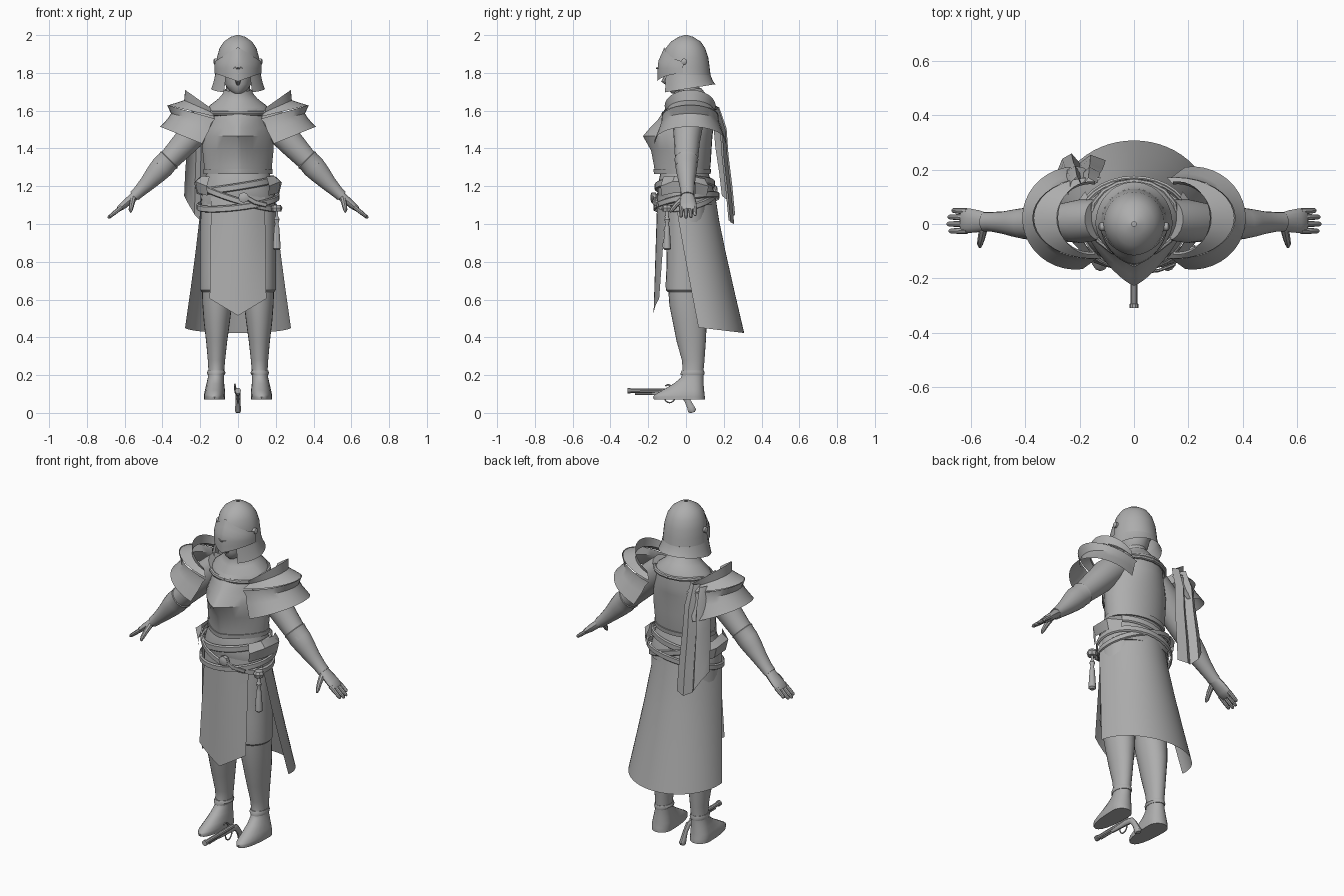
import bpy, bmesh, math
from mathutils import Vector

steel = bpy.data.materials.new("plain grey")
steel.diffuse_color = (0.42, 0.42, 0.42, 1)
pi, sin, cos = math.pi, math.sin, math.cos


def grid(name, rows, closed=True, caps=True, mirror=False, angle=35):
    """Skin rows of points; closed rows wrap round and may be capped."""
    bm = bmesh.new()
    vs = [[bm.verts.new(p) for p in r] for r in rows]
    n = len(rows[0])
    for a, b in zip(vs, vs[1:]):
        for i in range(n if closed else n - 1):
            j = (i + 1) % n
            bm.faces.new((a[i], a[j], b[j], b[i]))
    if closed and caps:
        bm.faces.new(vs[0])
        bm.faces.new(vs[-1])
    bmesh.ops.recalc_face_normals(bm, faces=bm.faces)
    me = bpy.data.meshes.new(name)
    bm.to_mesh(me)
    bm.free()
    me.materials.append(steel)
    me.shade_smooth()
    me.set_sharp_from_angle(angle=math.radians(angle))
    ob = bpy.data.objects.new(name, me)
    bpy.context.collection.objects.link(ob)
    if mirror:
        ob.modifiers.new("mirror", 'MIRROR').use_axis = (True, False, False)
    return ob


def spow(v, e):
    return math.copysign(abs(v) ** e, v)


def ring(z, yc, rx, f, b, p=2.0, xc=0, slope=0, a0=0, a1=2 * pi, n=32, full=True):
    """Horizontal ring, angle 0 at the front; p < 2 gives a keeled front."""
    pts = []
    for i in range(n if full else n + 1):
        t = a0 + (a1 - a0) * i / n
        s, c = sin(t), cos(t)
        e = 2 / p if c > 0 else 1
        y = yc - (f if c > 0 else b) * spow(c, e)
        pts.append((xc + rx * spow(s, e), y, z + slope * y))
    return pts


def loft(name, rings, caps=True, mirror=False, **kw):
    return grid(name, [ring(*r, **kw) for r in rings], True, caps, mirror)


def tube(name, path, mirror=False, n=14, ref=(0, 1, 0)):
    """Tube along (x, y, z, r_across, r_depth) points."""
    P = [Vector(p[:3]) for p in path]
    rows = []
    for i, p in enumerate(path):
        t = (P[min(i + 1, len(P) - 1)] - P[max(i - 1, 0)]).normalized()
        side = (Vector(ref) - t * t.dot(Vector(ref))).normalized()
        up = t.cross(side)
        r1, r2 = p[3], p[-1]
        rows.append([P[i] + side * r2 * cos(2 * pi * k / n) + up * r1 * sin(2 * pi * k / n) for k in range(n)])
    return grid(name, rows, mirror=mirror)


# Helmet: dome, then neck guard open at the face, then visor
dome = [(2.0, 0.0, .008, .008, .008, 2), (1.99, 0, .04, .04, .04, 2), (1.965, 0, .075, .08, .078, 1.9),
        (1.93, 0, .098, .108, .102, 1.8), (1.88, 0, .112, .125, .118, 1.7), (1.83, 0, .117, .132, .125, 1.7),
        (1.79, 0, .121, .136, .13, 1.7)]
loft("helmet_dome", dome, caps=False)
arc = dict(a0=.62, a1=2 * pi - .62, full=False)
grid("neck_guard", [ring(1.79, 0, .121, .136, .13, 1.7, **arc),
                    ring(1.75, 0, .13, .138, .14, 1.7, slope=.08, **arc),
                    ring(1.715, 0, .142, .142, .155, 1.7, slope=.16, **arc)], closed=False)
visor = []
for v in range(6):
    row = []
    for i in range(25):
        t = -1.45 + 2.9 * i / 24
        x = .125 * spow(sin(t), 1.15)
        top, low = 1.937 - .62 * abs(x), 1.755 + .35 * abs(x)
        k = v / 5
        depth = .112 + .036 * min(1, k * 2.2)
        row.append((x, -depth * cos(t) ** 1.15 - .002, top + (low - top) * k))
    visor.append(row)
grid("visor", visor, closed=False)
tube("visor_pivot", [(.10, -.01, 1.86, .016), (.125, -.01, 1.86, .016), (.13, -.01, 1.86, .008)], True)
tube("eye_slit_ridge", [(0, -.157, 1.825, .004), (.06, -.118, 1.83, .004), (.11, -.045, 1.835, .004)], True, 6, (0, 0, 1))

# Head and collar
loft("head", [(1.69, -.045, .02, .03, .04), (1.705, -.03, .045, .06, .06), (1.74, -.01, .07, .09, .08),
              (1.82, 0, .085, .1, .1), (1.92, 0, .07, .08, .08)])
tube("nose", [(0, -.1, 1.79, .01), (0, -.118, 1.755, .014), (0, -.098, 1.742, .01)], n=8, ref=(1, 0, 0))
loft("neck", [(1.62, .015, .07, .07, .075), (1.69, .005, .065, .06, .07), (1.74, .005, .062, .06, .065)])
loft("collar", [(1.595, .01, .165, .135, .15, 1.6), (1.625, .012, .15, .12, .14, 1.7), (1.66, .012, .105, .09, .105, 1.8),
                (1.69, .01, .08, .075, .085, 1.8), (1.71, .005, .072, .07, .075, 2), (1.68, .005, .06, .06, .06, 2)],
     caps=False, slope=.12)
tube("collar_edge", [(x, .02 + s * .137 * math.sqrt(max(0, 1 - (x / .16) ** 2)), 1.595 + (.02 if s > 0 else -.01), .012)
                     for s, xs in ((1, (0, .06, .11, .145)), (-1, (.158, .13, .08, .03, 0))) for x in xs], True, 8, (0, 0, 1))

# Keeled breastplate and back plate
loft("breastplate", [(1.275, 0, .178, .165, .125, 1.5), (1.31, 0, .18, .17, .13, 1.45), (1.39, 0, .188, .185, .135, 1.35),
                     (1.465, 0, .188, .228, .14, 1.3), (1.51, .005, .175, .195, .14, 1.35),
                     (1.55, .01, .16, .16, .14, 1.5), (1.61, .015, .15, .125, .13, 1.8), (1.645, .015, .11, .09, .1, 2)])
loft("breastplate_rim", [(1.265, 0, .182, .17, .13, 1.5), (1.29, 0, .183, .172, .133, 1.5)])

# Waist sash with side flaps, hips and belts
loft("waist_sash", [(1.29, 0, .165, .13, .115), (1.25, 0, .172, .14, .125), (1.2, 0, .185, .15, .14),
                    (1.15, 0, .198, .15, .155), (1.1, 0, .2, .13, .16)])
grid("sash_flap", [[(.15, -.12, 1.25), (.19, -.06, 1.255), (.2, .04, 1.25), (.17, .1, 1.24)],
                   [(.165, -.135, 1.2), (.225, -.07, 1.225), (.232, .05, 1.22), (.18, .12, 1.2)],
                   [(.16, -.13, 1.15), (.215, -.06, 1.165), (.218, .05, 1.16), (.18, .11, 1.15)]], closed=False, mirror=True)


def band(name, z, h, rx, f, b, sx, sy):
    def tilt(zz, d):
        return [(x, y, q + sx * x) for x, y, q in ring(zz, 0, rx + d, f + d, b + d, slope=sy)]
    grid(name, [tilt(z, 0), tilt(z + h * .15, .008), tilt(z + h * .85, .008), tilt(z + h, 0)], caps=False)


band("upper_sash_band", 1.185, .04, .19, .158, .145, .16, .05)
band("cross_belt", 1.13, .035, .203, .162, .16, -.3, .15)
band("lower_belt", 1.1, .035, .212, .165, .17, .12, .18)
tube("buckle", [(.03, -.16, 1.14, .028), (.03, -.182, 1.14, .028), (.03, -.187, 1.14, .015)], n=8, ref=(1, 0, 0))
tube("belt_tail", [(.03, -.178, 1.15, .012, .006), (.09, -.172, 1.115, .013, .006), (.15, -.15, 1.1, .012, .006)], n=8)

# Tassel and side pouch
tube("tassel", [(.205, -.1, 1.1, .008), (.205, -.1, 1.04, .008), (.205, -.1, 1.025, .015), (.205, -.1, 1.0, .009),
                (.205, -.1, .98, .014), (.205, -.1, .87, .021), (.205, -.1, .862, .012)], n=12)
tube("belt_pouch", [(.205, -.1, 1.1, .022), (.205, -.1, 1.085, .03), (.205, -.1, 1.065, .024)], n=8)

# Long back skirt, open at the front
half = dict(a0=pi / 2, a1=3 * pi / 2, n=28, full=False)
grid("back_skirt", [ring(z, yc, rx, .1, b, slope=s, **half) for z, yc, rx, b, s in
                    ((1.15, -.06, .19, .215, 0), (1.02, -.04, .205, .215, 0), (.85, -.01, .225, .22, 0),
                     (.65, .028, .252, .23, -.05), (.46, .066, .28, .242, -.12))], closed=False)
# Pointed front panel
panel = []
for k in range(6):
    row = []
    for i in range(9):
        x = -1 + i / 4
        low = .515 + .09 * abs(x)
        bow = (.03 + .02 * (1 - k / 5)) * x * x
        row.append((x * (.142 + .008 * k / 5), -.152 - .02 * k / 5 + bow, 1.15 + (low - 1.15) * k / 5))
    panel.append(row)
grid("front_panel", panel, closed=False)

# Trousers and boots
loft("trousers", [(1.13, 0, .098, .1, .11, 2, .1), (.95, 0, .1, .105, .11, 2, .1), (.78, 0, .096, .103, .105, 2, .104),
                  (.675, .0, .092, .108, .1, 2, .108), (.65, 0, .092, .106, .1, 2, .108), (.64, 0, .083, .096, .092, 2, .108)],
     mirror=True, n=24)
loft("boot", [(.67, 0, .082, .095, .095, 2, .11), (.57, .01, .078, .098, .095, 2, .11), (.48, .02, .069, .09, .09, 2, .112),
              (.38, .03, .056, .08, .075, 2, .113), (.28, .038, .046, .06, .06, 2, .114), (.215, .04, .041, .056, .052, 2, .115),
              (.185, .04, .043, .068, .052, 2, .117), (.155, .04, .047, .105, .053, 2, .12), (.12, .04, .053, .165, .056, 2.1, .122),
              (.095, .04, .056, .208, .058, 2.3, .124), (.085, .04, .055, .214, .06, 2.3, .124), (.07, .04, .055, .21, .06, 2.3, .124)],
     mirror=True, n=24)
loft("boot_strap", [(.2, .038, .044, .066, .058, 2, .116), (.212, .038, .049, .066, .06, 2, .115), (.225, .038, .045, .06, .057, 2, .115)],
     mirror=True, n=24)

# Arms, bracers and hands
tube("upper_arm", [(.13, .015, 1.585, .075), (.2, .01, 1.52, .08), (.28, .005, 1.43, .07, .068), (.35, .003, 1.355, .06, .062),
                   (.41, 0, 1.3, .055)], True, 18)
tube("bracer", [(.36, .002, 1.345, .056), (.365, .002, 1.34, .064), (.375, .002, 1.33, .06), (.4, .002, 1.303, .063, .058),
                (.435, .003, 1.265, .056, .052), (.48, .005, 1.215, .043, .042), (.525, .008, 1.17, .033, .036),
                (.55, .008, 1.147, .03, .036)], True, 18)
tube("palm", [(.54, .008, 1.155, .026, .032), (.57, .01, 1.13, .022, .04), (.605, .012, 1.1, .02, .045),
              (.63, .012, 1.08, .015, .043), (.637, .012, 1.075, .008, .038)], True)
for i, (y, l) in enumerate(((-.024, .9), (.0, 1.0), (.024, .95), (.046, .75))):
    tube("finger_%d" % (i + 1), [(.615, y, 1.09, .012), (.615 + .038 * l, y * 1.05, 1.09 - .03 * l, .011),
                                 (.615 + .068 * l, y * 1.08, 1.09 - .054 * l, .009), (.615 + .074 * l, y * 1.08, 1.09 - .059 * l, .004)], True, 8)
tube("thumb", [(.555, -.015, 1.135, .016), (.562, -.05, 1.105, .014), (.568, -.075, 1.075, .011), (.568, -.085, 1.062, .005)],
     True, 8, (1, 0, 0))

# Flared shoulder plates wrapping the outside: (outer x, outer z, end x, end z, depth)
spans = [((.28, 1.71, .16, 1.625, .135), (.285, 1.655, .16, 1.6, .125), (.29, 1.64, .16, 1.58, .125)),
         ((.375, 1.63, .15, 1.565, .15), (.355, 1.585, .165, 1.54, .152), (.37, 1.56, .18, 1.5, .165),
          (.412, 1.515, .215, 1.435, .19))]
spans[0] = spans[0][:2] + ((.37, 1.628, .15, 1.575, .15),)
for nm, prof in zip(("upper_shoulder_plate", "lower_shoulder_plate"), spans):
    rows = []
    for xo, zo, xe, ze, d in prof:
        rows.append([(xe + (xo - xe) * cos(t), .022 + d * sin(t), ze + (zo - ze) * cos(t))
                     for t in [-1.7 + 3.4 * i / 20 for i in range(21)]])
    grid(nm, rows, closed=False, mirror=True)

# Folded cloth hanging behind one shoulder
cloth = []
for z, yb, w in ((1.62, .15, .6), (1.5, .19, .75), (1.35, .2, .85), (1.18, .22, .95), (1.02, .235, 1)):
    cloth.append([(-.18 + dx * w, yb + dy, z + dz * (1.62 - z) / .6) for dx, dy, dz in
                  ((-.105, -.045, .13), (-.085, .005, .09), (-.05, .025, .03), (-.02, -.01, 0), (.02, .02, -.02), (.075, 0, -.01))])
grid("shoulder_cloth", cloth, closed=False, angle=50)

# Pistol lying between the feet
tube("barrel", [(0, -.31, .117, .016), (0, -.295, .117, .016), (0, -.293, .117, .012), (0, -.05, .118, .013)], n=10, ref=(1, 0, 0))
tube("ramrod", [(0, -.27, .1, .005), (0, -.08, .1, .005)], n=6, ref=(1, 0, 0))
tube("pistol_stock", [(0, -.18, .104, .01), (0, -.06, .106, .018, .014), (0, -.02, .1, .018, .013), (0, .005, .07, .016, .012),
                      (0, .025, .03, .02, .015), (0, .032, .012, .024, .017), (0, .035, .002, .012)], n=10, ref=(1, 0, 0))
tube("trigger_guard", [(0, -.115 + .028 - .03 * cos(t), .09 - .036 * sin(t), .004) for t in [pi * i / 8 for i in range(9)]], n=6, ref=(1, 0, 0))
tube("hammer", [(-.014, -.06, .12, .007), (-.016, -.075, .14, .006), (-.016, -.095, .15, .005), (-.016, -.11, .143, .005)], n=6, ref=(1, 0, 0))
tube("lock_plate", [(-.01, -.12, .115, .01, .006), (-.012, -.04, .112, .013, .007)], n=8, ref=(1, 0, 0))
